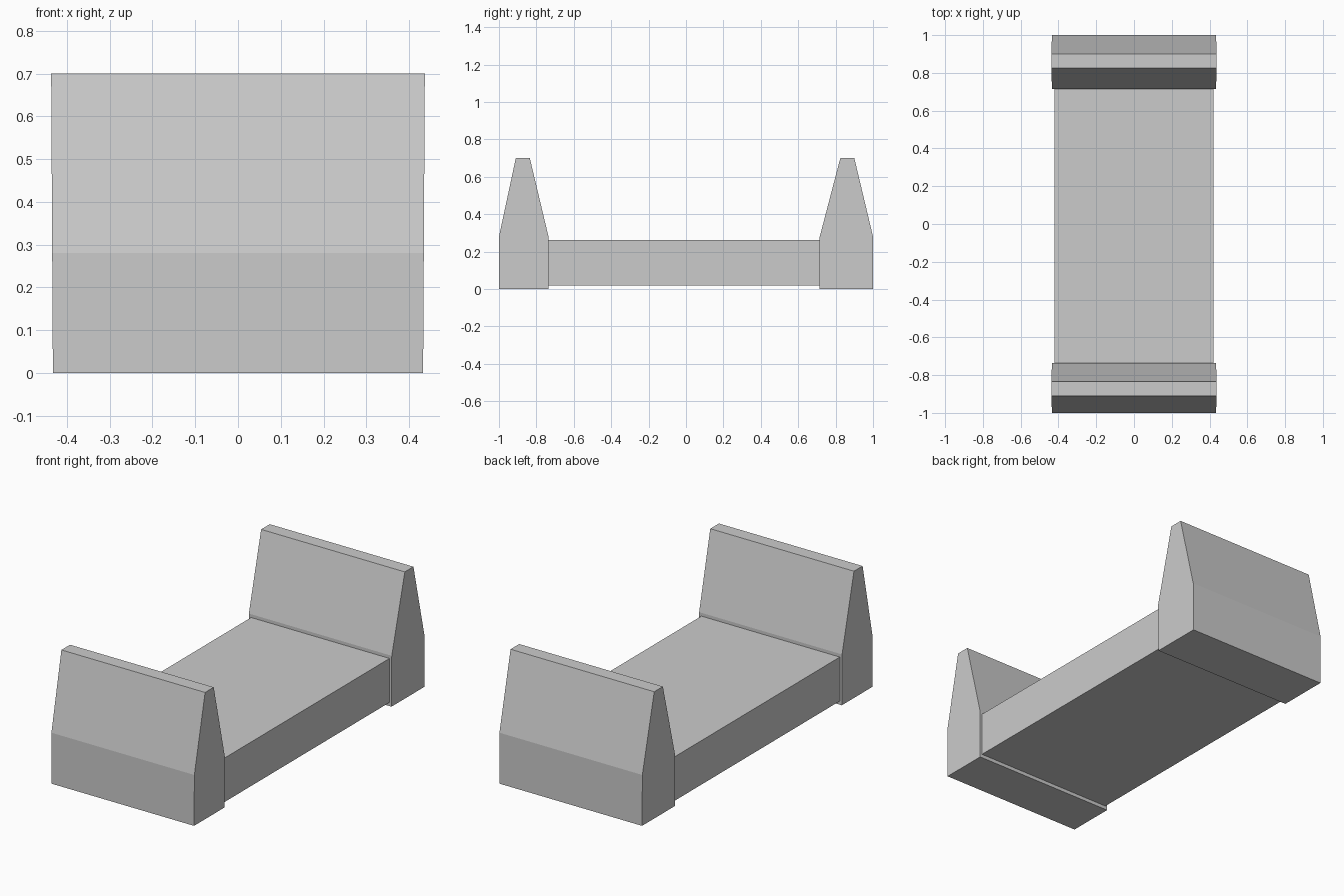
import bpy
import bmesh

if "Cube" in bpy.data.objects:
    bpy.data.objects.remove(bpy.data.objects["Cube"])


def prism(name, profile, half_width):
    """Extrude a (y, z) profile across x; half_width(z) gives the slight flare."""
    bm = bmesh.new()
    left = [bm.verts.new((-half_width(z), y, z)) for y, z in profile]
    right = [bm.verts.new((half_width(z), y, z)) for y, z in profile]
    bm.faces.new(left)
    bm.faces.new(right[::-1])
    n = len(profile)
    for i in range(n):
        j = (i + 1) % n
        bm.faces.new((left[i], right[i], right[j], left[j]))
    bmesh.ops.recalc_face_normals(bm, faces=bm.faces)
    mesh = bpy.data.meshes.new(name)
    bm.to_mesh(mesh)
    bm.free()
    obj = bpy.data.objects.new(name, mesh)
    bpy.context.collection.objects.link(obj)
    return obj


def end_board(name, y0, y1, top0, top1):
    """Upright end: straight block below, tapering to a narrow flat top."""
    shoulder, top = 0.28, 0.70
    profile = [(y0, 0), (y1, 0), (y1, shoulder),
               (top1, top), (top0, top), (y0, shoulder)]
    prism(name, profile, lambda z: 0.433 + 0.004 * z / top)


# Tapered ends
end_board("front_end_board", -1.0, -0.735, -0.91, -0.835)
end_board("back_end_board", 0.715, 1.0, 0.825, 0.90)

# Flat deck between the ends
prism("deck", [(-0.735, 0.02), (0.715, 0.02), (0.715, 0.262), (-0.735, 0.262)],
      lambda z: 0.421)
